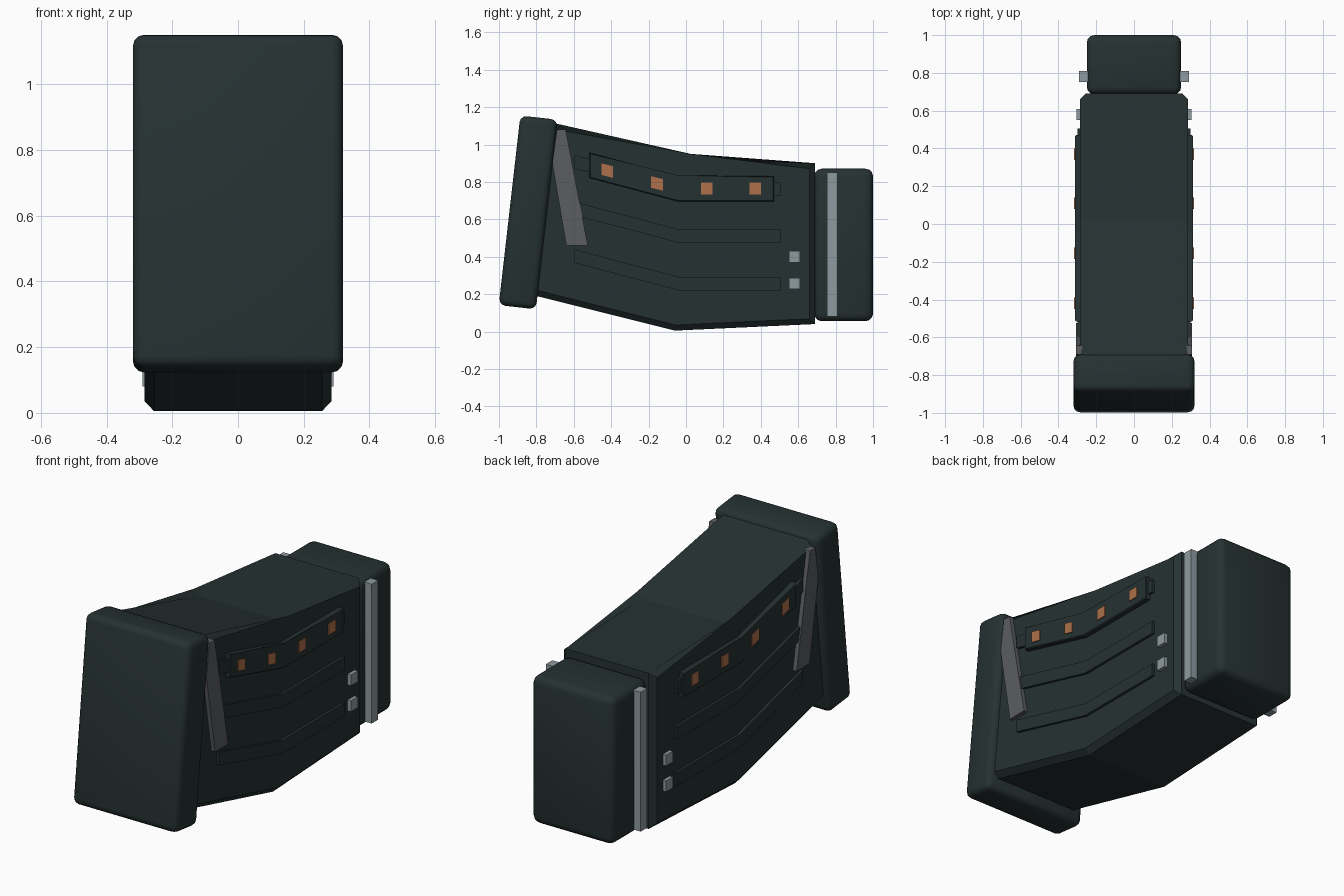
import bpy, bmesh, math
from mathutils import Matrix

if "Cube" in bpy.data.objects:
    bpy.data.objects.remove(bpy.data.objects["Cube"])


def material(name, rgb):
    m = bpy.data.materials.new(name)
    m.diffuse_color = (*rgb, 1)
    m.use_nodes = True
    m.node_tree.nodes["Principled BSDF"].inputs["Base Color"].default_value = m.diffuse_color
    return m


DARK = material("dark green grey", (0.019, 0.031, 0.031))
STEEL = material("light steel", (0.27, 0.325, 0.35))
GREY = material("mid grey", (0.105, 0.11, 0.118))
COPPER = material("copper orange", (0.42, 0.165, 0.068))


def finish(bm, name, mat, mirror):
    bmesh.ops.recalc_face_normals(bm, faces=bm.faces)
    me = bpy.data.meshes.new(name)
    bm.to_mesh(me)
    bm.free()
    me.materials.append(mat)
    ob = bpy.data.objects.new(name, me)
    bpy.context.collection.objects.link(ob)
    if mirror:
        ob.modifiers.new("Mirror", 'MIRROR').use_axis = (True, False, False)
    return ob


def prism(name, outline, x0, x1, mat, mirror=True, chamfer=0):
    """Extrude a side outline of (y, z) points from x0 to x1."""
    bm = bmesh.new()
    a = [bm.verts.new((x0, y, z)) for y, z in outline]
    b = [bm.verts.new((x1, y, z)) for y, z in outline]
    caps = [bm.faces.new(a), bm.faces.new(b[::-1])]
    n = len(a)
    for i in range(n):
        j = (i + 1) % n
        bm.faces.new((a[j], a[i], b[i], b[j]))
    if chamfer:
        edges = caps[0].edges[:] + caps[1].edges[:] if not mirror else caps[1].edges[:]
        bmesh.ops.bevel(bm, geom=edges, offset=chamfer, segments=1, affect='EDGES')
    return finish(bm, name, mat, mirror)


def rounded_box(name, center, size, tilt, radius, mat):
    bm = bmesh.new()
    bmesh.ops.create_cube(bm, size=1, matrix=Matrix.Diagonal((*size, 1)))
    bmesh.ops.bevel(bm, geom=bm.edges[:], offset=radius, segments=3, profile=0.5, affect='EDGES')
    bmesh.ops.transform(bm, verts=bm.verts, matrix=Matrix.Translation(center)
                        @ Matrix.Rotation(math.radians(tilt), 4, 'X'))
    ob = finish(bm, name, mat, False)
    bpy.context.view_layer.objects.active = ob
    ob.select_set(True)
    bpy.ops.object.shade_smooth_by_angle(angle=math.radians(35))
    ob.select_set(False)


def bent_bar(y0, y1, z0, z1, bend=-0.04, slope=0.255):
    """Outline of a bar that is level behind the bend and rises in front of it."""
    rise = (bend - y0) * slope
    lip = 0.005
    return [(y0, z0 + rise + lip), (bend, z0), (y1, z0), (y1, z1),
            (bend, z1), (y0, z1 + rise + lip)]


# bent main body with chamfered side edges
prism("body", [(-0.73, 1.12), (0.02, 0.92), (0.69, 0.90), (0.69, 0.04),
               (-0.06, 0.005), (-0.85, 0.203)], -0.285, 0.285, DARK, False, 0.03)

# end blocks
rounded_box("front_plate", (0, -0.844, 0.637), (0.64, 0.2, 1.02), -6.5, 0.035, DARK)
rounded_box("rear_block", (0, 0.843, 0.463), (0.5, 0.314, 0.815), 0, 0.04, DARK)

# raised ribs on both sides
for i, z in enumerate((0.725, 0.475, 0.22)):
    prism(f"side_rib_{i + 1}", bent_bar(-0.595, 0.505, z, z + 0.072), 0.27, 0.30, DARK)

# light panel with small square lamps
prism("lamp_panel", bent_bar(-0.515, 0.47, 0.695, 0.83), 0.28, 0.313, DARK, True, 0.005)
for i, (y, z, s) in enumerate(((-0.42, 0.86, 0.25), (-0.155, 0.792, 0.25),
                               (0.11, 0.765, 0), (0.37, 0.765, 0))):
    h = 0.031
    outline = [(y + dy, z + dz - s * dy) for dy, dz in ((-h, -h), (h, -h), (h, h), (-h, h))]
    prism(f"lamp_{i + 1}", outline, 0.31, 0.318, COPPER)

# slanted brace behind the front plate
prism("slanted_brace", [(-0.69, 1.08), (-0.643, 1.08), (-0.525, 0.46),
                        (-0.64, 0.46), (-0.715, 0.90)], 0.27, 0.308, GREY)

# steel strip on the rear block and two studs on the body
prism("rear_strip", [(0.753, 0.08), (0.81, 0.08), (0.81, 0.85), (0.753, 0.85)], 0.24, 0.29, STEEL)
for i, z in enumerate((0.40, 0.257)):
    prism(f"stud_{i + 1}", [(0.55, z - 0.03), (0.61, z - 0.03), (0.61, z + 0.03), (0.55, z + 0.03)],
          0.275, 0.305, STEEL)
